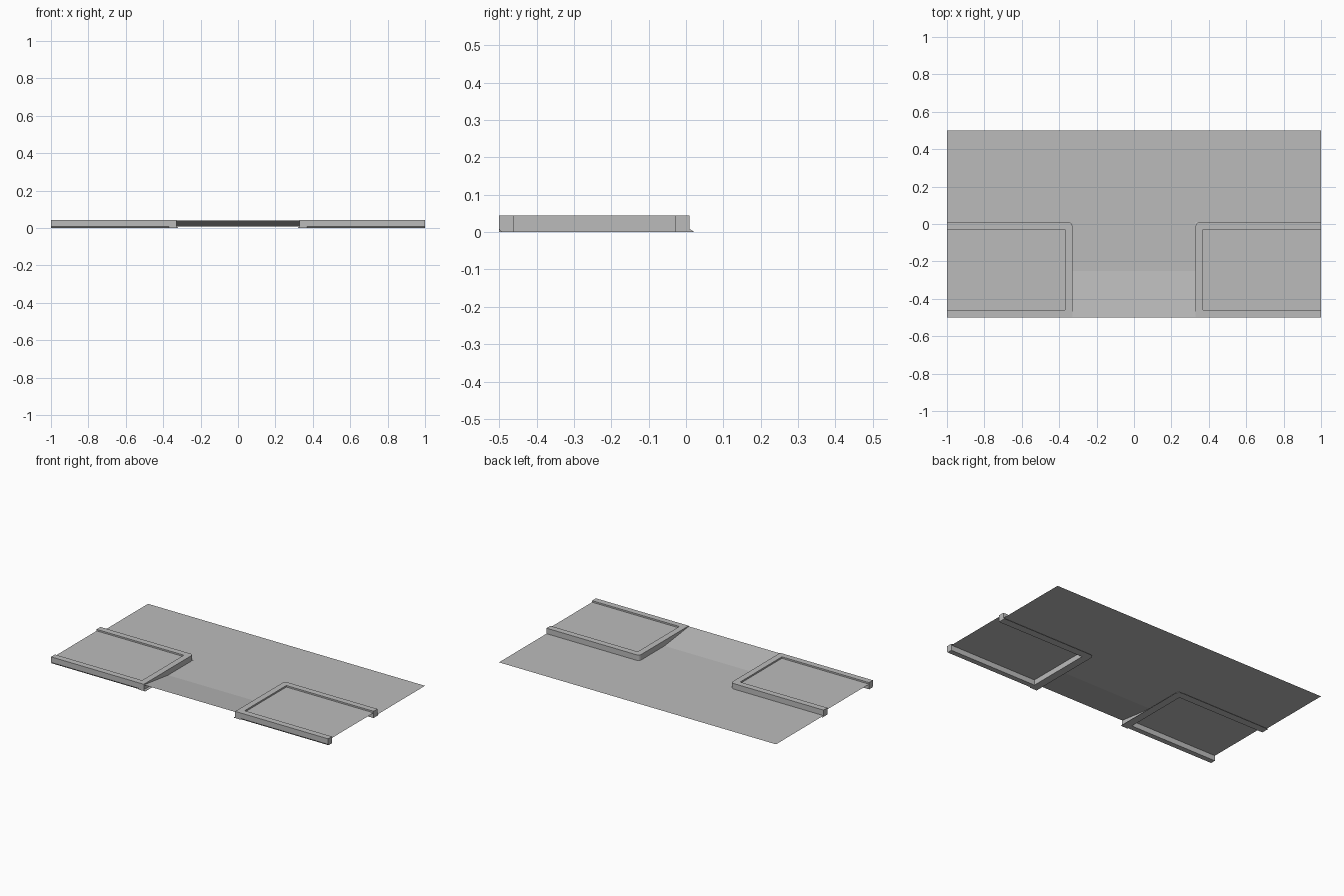
import bpy
from mathutils import Vector
from math import cos, sin, pi

cube = bpy.data.objects.get("Cube")
if cube:
    bpy.data.objects.remove(cube)

grey = bpy.data.materials.new("concrete_grey")
grey.use_nodes = True
grey.diffuse_color = (0.5, 0.5, 0.5, 1)
grey.node_tree.nodes["Principled BSDF"].inputs["Base Color"].default_value = (0.5, 0.5, 0.5, 1)

ROAD_Z, PANEL_Z, TOP_Z, RAMP_Z = 0.008, 0.034, 0.044, 0.04
GAP = 0.33      # half width of the driveway
KERB_Y = 0.01   # road side of the kerb
WIDTH = 0.04    # kerb width


def make(name, verts, faces):
    mesh = bpy.data.meshes.new(name)
    mesh.from_pydata(verts, [], faces)
    mesh.materials.append(grey)
    obj = bpy.data.objects.new(name, mesh)
    bpy.context.collection.objects.link(obj)
    return obj


def sheet(name, x0, x1, y0, y1, z0, z1):
    """Single surface, z0 along its front edge and z1 along its back edge."""
    return make(name, [(x0, y0, z0), (x1, y0, z0), (x1, y1, z1), (x0, y1, z1)], [(0, 1, 2, 3)])


def sweep(name, path, profile, side):
    """Sweep an (outward offset, height) profile along a flat path, with mitred bends."""
    pts = [Vector(p) for p in path]
    verts, faces, n = [], [], len(profile)
    for i, p in enumerate(pts):
        normals = []
        for a, b in zip(pts[max(i - 1, 0):i + 1], pts[max(i, 1):i + 2]):
            d = (b - a).normalized()
            normals.append(Vector((-d.y, d.x)))
        m = sum(normals, Vector((0, 0))).normalized()
        m /= m.dot(normals[0])
        for off, z in profile:
            q = p + m * off
            verts.append((q.x * side, q.y, z))
    for i in range(len(pts) - 1):
        for j in range(n):
            k = (j + 1) % n
            faces.append((i * n + j, i * n + k, i * n + n + k, i * n + n + j))
    faces += [tuple(range(n))[::-1], tuple(range((len(pts) - 1) * n, len(pts) * n))]
    if side > 0:
        faces = [f[::-1] for f in faces]
    return make(name, verts, faces)


# Road and the driveway ramp that climbs towards the front
sheet("road", -1, 1, KERB_Y, 0.5, ROAD_Z, ROAD_Z)
sheet("driveway_flat", -GAP, GAP, -0.25, KERB_Y, ROAD_Z, ROAD_Z)
sheet("driveway_ramp", -GAP, GAP, -0.5, -0.25, RAMP_Z, ROAD_Z)

# Kerb section with a small foot on the road side
kerb_profile = [(-WIDTH, 0), (-WIDTH, TOP_Z), (0, TOP_Z), (0, ROAD_Z), (0.01, 0.002), (0.01, 0)]
edge_profile = [(-WIDTH, 0), (-WIDTH, TOP_Z), (0, TOP_Z), (0, ROAD_Z), (-0.006, 0)]

# Path along the road, round the corner and down the driveway (left-hand copy mirrored)
R = 0.02
corner = [(-GAP - R + R * sin(t * pi / 8), KERB_Y - R + R * cos(t * pi / 8)) for t in range(5)]
kerb_path = [(-1, KERB_Y)] + corner + [(-GAP, -0.5)]

for side, label in ((1, "right"), (-1, "left")):
    sweep(label + "_kerb", kerb_path, kerb_profile, side)
    sweep(label + "_front_edging", [(-GAP - WIDTH, -0.5), (-1, -0.5)], edge_profile, side)
    x0, x1 = sorted((-side, -side * (GAP + WIDTH / 2)))
    sheet(label + "_pavement", x0, x1, -0.48, -0.01, PANEL_Z, PANEL_Z)
